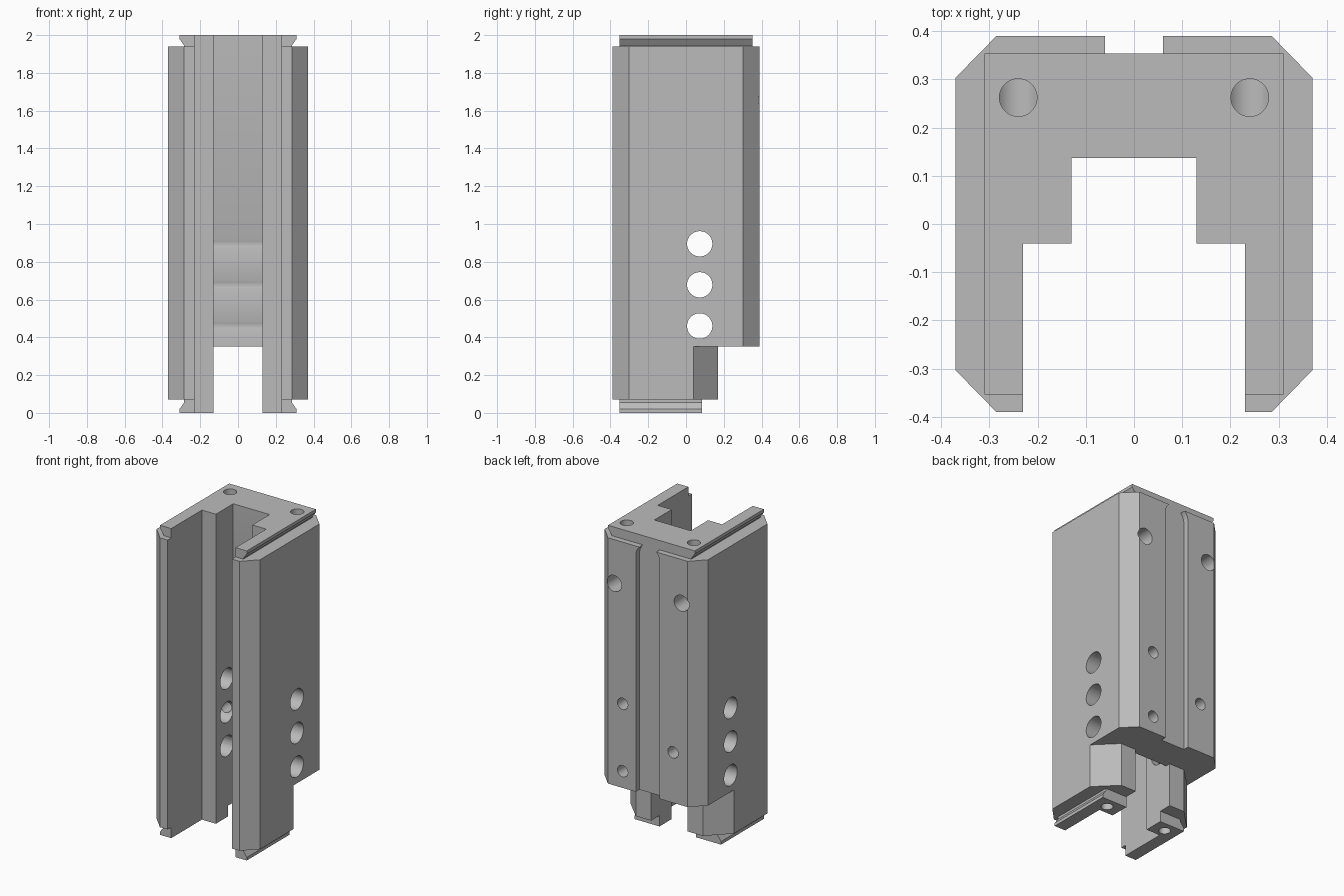
import bpy, bmesh
from mathutils import Matrix, Vector

cube = bpy.data.objects.get("Cube")
if cube:
    bpy.data.objects.remove(cube, do_unlink=True)

grey = bpy.data.materials.new("metal_grey")
grey.use_nodes = True
COLOUR = (0.5, 0.5, 0.5, 1)
grey.diffuse_color = COLOUR
grey.node_tree.nodes["Principled BSDF"].inputs["Base Color"].default_value = COLOUR


def make_object(name, bm):
    bmesh.ops.recalc_face_normals(bm, faces=bm.faces)
    mesh = bpy.data.meshes.new(name)
    bm.to_mesh(mesh)
    bm.free()
    mesh.materials.append(grey)
    obj = bpy.data.objects.new(name, mesh)
    bpy.context.collection.objects.link(obj)
    return obj


def prism(name, points, start, end, axis="z"):
    """Extrude an outline: (x, y) along z, or (x, z) along y."""
    bm = bmesh.new()
    place = (lambda a, b: (a, b, start)) if axis == "z" else (lambda a, b: (a, start, b))
    face = bm.faces.new([bm.verts.new(place(a, b)) for a, b in points])
    move = Vector((0, 0, end - start) if axis == "z" else (0, end - start, 0))
    new = bmesh.ops.extrude_face_region(bm, geom=[face])["geom"]
    bmesh.ops.translate(bm, vec=move, verts=[v for v in new if isinstance(v, bmesh.types.BMVert)])
    return make_object(name, bm)


def box(name, x0, x1, y0, y1, z0, z1):
    return prism(name, [(x0, y0), (x1, y0), (x1, y1), (x0, y1)], z0, z1)


def bore(name, start, end, radius):
    """Cylinder between two points."""
    a, b = Vector(start), Vector(end)
    turn = (b - a).to_track_quat("Z", "Y").to_matrix().to_4x4()
    bm = bmesh.new()
    bmesh.ops.create_cone(bm, cap_ends=True, segments=48, radius1=radius, radius2=radius,
                          depth=(b - a).length, matrix=Matrix.Translation((a + b) / 2) @ turn)
    return make_object(name, bm)


def combine(target, tool, operation):
    mod = target.modifiers.new(tool.name, "BOOLEAN")
    mod.operation, mod.solver, mod.object = operation, "EXACT", tool
    bpy.context.view_layer.objects.active = target
    bpy.ops.object.modifier_apply(modifier=mod.name)
    bpy.data.objects.remove(tool, do_unlink=True)


def mirrored(half):
    return half + [(-x, v) for x, v in reversed(half)]


# Main block with chamfered vertical corners
body = prism("housing_body", mirrored([(0.285, -0.39), (0.37, -0.303), (0.37, 0.303), (0.285, 0.39)]),
             0.07, 1.94)

# Undercut rails on the top and bottom ends
rail = mirrored([(0.285, 1.8), (0.285, 1.945), (0.31, 1.98), (0.31, 2.0)])
combine(body, prism("top_rail", rail, -0.353, 0.353, "y"), "UNION")
flipped = [(x, 2.0 - z) for x, z in rail]
combine(body, prism("bottom_rail", flipped, -0.353, 0.085, "y"), "UNION")

# Stepped channel open to the front
cutters = [
    box("wide_channel", -0.23, 0.23, -0.6, -0.04, -0.1, 2.1),
    box("narrow_channel", -0.13, 0.13, -0.1, 0.137, -0.1, 2.1),
    box("leg_gap", -0.13, 0.13, 0, 0.6, -0.1, 0.352),
    # Rear cutaway that leaves two chamfered legs
    prism("rear_cutaway", mirrored([(0.6, 0.6), (0.6, -0.19), (0.24, 0.17)]), -0.1, 0.352),
    # Back groove with a rounded upper end
    box("back_groove", -0.085, 0.085, 0.353, 0.5, 0.2, 1.88),
    bore("groove_end", (0, 0.353, 1.88), (0, 0.5, 1.88), 0.085),
]

# Cross bores through both sides
for z in (0.46, 0.678, 0.895):
    cutters.append(bore("cross_bore", (-0.6, 0.0725, z), (0.6, 0.0725, z), 0.067))

# Screw holes in the ends and the upper back
for side in (-1, 1):
    cutters.append(bore("top_hole", (side * 0.24, 0.262, 1.66), (side * 0.24, 0.262, 2.1), 0.039))
    cutters.append(bore("upper_back_hole", (side * 0.24, 0.2, 1.657), (side * 0.24, 0.6, 1.657), 0.052))
    cutters.append(bore("bottom_hole", (side * 0.22, 0.017, -0.1), (side * 0.22, 0.017, 0.46), 0.035))

# Set-screw holes from the back into the cross bores
for x, z in ((0.18, 0.46), (-0.18, 0.678), (0.18, 0.895)):
    cutters.append(bore("set_screw_hole", (x, 0.07, z), (x, 0.6, z), 0.037))

for cutter in cutters:
    combine(body, cutter, "DIFFERENCE")

bpy.ops.object.select_all(action="DESELECT")
body.select_set(True)
bpy.context.view_layer.objects.active = body
bpy.ops.object.shade_smooth_by_angle(angle=0.5)
